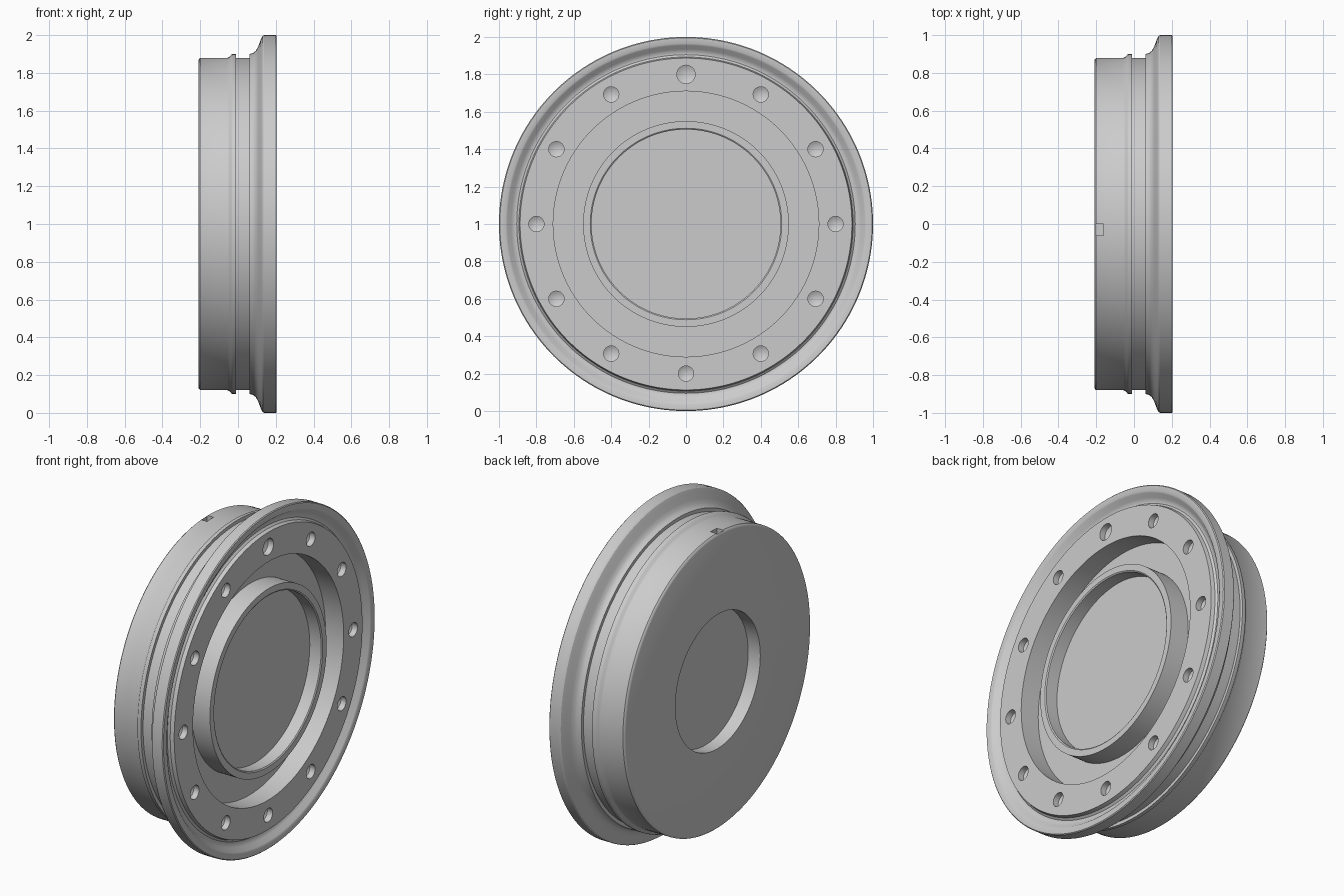
import bpy, bmesh, math
from mathutils import Vector

if "Cube" in bpy.data.objects:
    bpy.data.objects.remove(bpy.data.objects["Cube"], do_unlink=True)

SEGMENTS = 160
AXIS_Z = 1.0

steel = bpy.data.materials.new("grey_metal")
steel.use_nodes = True
GREY = (0.6, 0.6, 0.6, 1)
steel.diffuse_color = GREY
steel.node_tree.nodes["Principled BSDF"].inputs["Base Color"].default_value = GREY


def lathe(name, profile, centre, segments):
    """Turn a profile of (x, radius) points about an axis along x."""
    bm = bmesh.new()
    c = Vector(centre)
    verts = [bm.verts.new(c + Vector((x, 0, r))) for x, r in profile]
    edges = [bm.edges.new(pair) for pair in zip(verts, verts[1:])]
    bmesh.ops.spin(bm, geom=verts + edges, cent=c, axis=(1, 0, 0),
                   angle=math.tau, steps=segments, use_merge=True)
    bmesh.ops.remove_doubles(bm, verts=bm.verts, dist=1e-5)
    bmesh.ops.recalc_face_normals(bm, faces=bm.faces)
    mesh = bpy.data.meshes.new(name)
    bm.to_mesh(mesh)
    bm.free()
    mesh.materials.append(steel)
    obj = bpy.data.objects.new(name, mesh)
    bpy.context.collection.objects.link(obj)
    return obj


def cut(target, cutter):
    mod = target.modifiers.new("cut", 'BOOLEAN')
    mod.operation = 'DIFFERENCE'
    mod.solver = 'EXACT'
    mod.object = cutter
    bpy.context.view_layer.objects.active = target
    bpy.ops.object.modifier_apply(modifier=mod.name)
    bpy.data.objects.remove(cutter, do_unlink=True)


# Outside: rear bore, drum, raised bead, flared flange
rear = [(-0.13, 0), (-0.13, 0.40), (-0.21, 0.40), (-0.21, 0.865),
        (-0.207, 0.873), (-0.20, 0.88)]
bead = [(-0.055, 0.88), (-0.045, 0.885), (-0.035, 0.897), (-0.028, 0.90),
        (-0.01, 0.90), (-0.01, 0.88), (0.06, 0.88)]
flare = [(0.06, 0.90), (0.08, 0.905), (0.095, 0.917), (0.107, 0.94),
         (0.12, 0.975), (0.13, 0.995), (0.138, 1.0), (0.2, 1.0)]
# Face: flange lip, shallow channel, bolt ring, deep groove, hub ring, recess
face = [(0.205, 0.995), (0.205, 0.965), (0.20, 0.955), (0.178, 0.935),
        (0.168, 0.915), (0.168, 0.905), (0.178, 0.893), (0.20, 0.887),
        (0.20, 0.71), (0.08, 0.71), (0.08, 0.55), (0.20, 0.55),
        (0.20, 0.512), (0.195, 0.505), (0.12, 0.505), (0.12, 0)]
body = lathe("flanged_drum", rear + bead + flare + face, (0, 0, AXIS_Z), SEGMENTS)

# Twelve drilled bolt holes with pointed ends, the top one larger
for i in range(12):
    a = math.tau * i / 12
    r = 0.049 if i == 0 else 0.041
    drill = lathe("hole_cutter", [(0.25, 0), (0.25, r), (0.165, r), (0.142, 0)],
                  (0, 0.8 * math.sin(a), AXIS_Z + 0.8 * math.cos(a)), 24)
    cut(body, drill)

# Small alignment slot on top of the drum near its rear edge
bpy.ops.mesh.primitive_cube_add(size=1, location=(-0.183, -0.03, AXIS_Z + 0.88))
slot = bpy.context.object
slot.scale = (0.042, 0.06, 0.08)
slot.data.materials.append(steel)
cut(body, slot)

# Smooth round surfaces, crisp machined edges
bpy.ops.object.select_all(action='DESELECT')
body.select_set(True)
bpy.context.view_layer.objects.active = body
bpy.ops.object.shade_smooth_by_angle(angle=math.radians(30))
